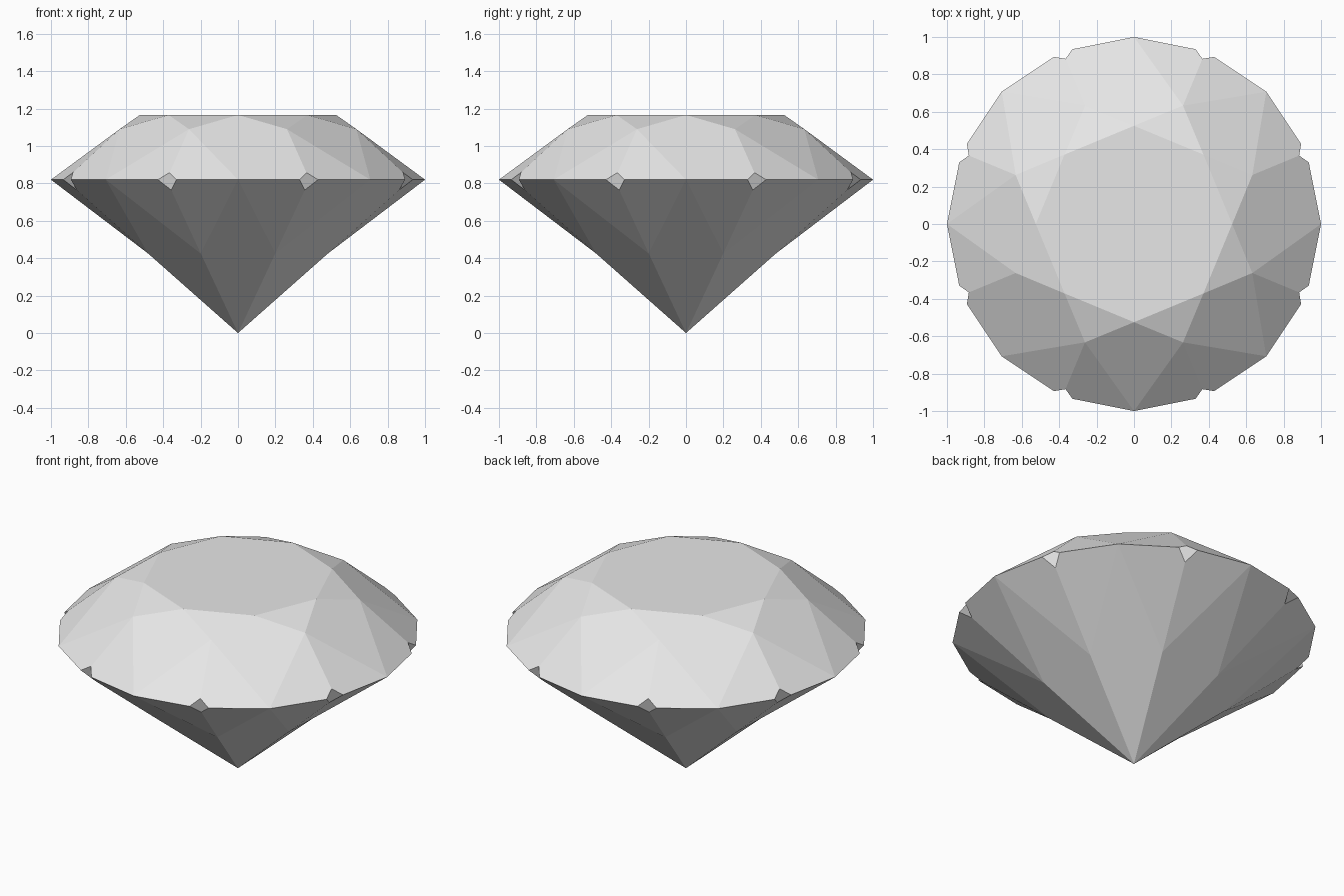
import bpy, bmesh, math
from mathutils import Vector

if "Cube" in bpy.data.objects:
    bpy.data.objects.remove(bpy.data.objects["Cube"])

N = 8                 # eightfold symmetry
GIRDLE_Z, TABLE_Z = 0.82, 1.166
CHIP = 0.14           # how far each girdle chip reaches along its edges

bm = bmesh.new()


def polar(r, step, z):
    a = step * math.pi / N
    return Vector((r * math.cos(a), r * math.sin(a), z))


def ring(r, z, odd):
    return [polar(r, 2 * i + odd, z) for i in range(N)]


def verts(points):
    return [bm.verts.new(p) for p in points]


# Corner rings of the cut
girdle_pts = ring(1.0, GIRDLE_Z, 0)
chip_pts = ring(1.0, GIRDLE_Z, 1)
crown_pts = ring(0.685, 1.09, 1)
pav_pts = ring(0.52, 0.425, 1)

table = verts(ring(0.525, TABLE_Z, 0))
crown = verts(crown_pts)
girdle = verts(girdle_pts)
pavilion = verts(pav_pts)
culet = bm.verts.new((0, 0, 0))

# Chipped corners: four points around every second girdle corner
chip_a = verts(chip_pts[i].lerp(girdle_pts[i], CHIP) for i in range(N))
chip_b = verts(chip_pts[i].lerp(girdle_pts[(i + 1) % N], CHIP) for i in range(N))
chip_top = verts(chip_pts[i].lerp(crown_pts[i], CHIP) for i in range(N))
chip_low = verts(chip_pts[i].lerp(pav_pts[i], CHIP) for i in range(N))

# Facets
bm.faces.new(table)
for i in range(N):
    j = (i + 1) % N
    # crown: star, kite, upper girdle pair
    bm.faces.new((table[j], table[i], crown[i]))
    bm.faces.new((table[i], crown[i - 1], girdle[i], crown[i]))
    bm.faces.new((crown[i], girdle[i], chip_a[i], chip_top[i]))
    bm.faces.new((crown[i], chip_top[i], chip_b[i], girdle[j]))
    # inset chip
    bm.faces.new((chip_top[i], chip_a[i], chip_low[i], chip_b[i]))
    # pavilion: lower girdle pair, main
    bm.faces.new((pavilion[i], chip_low[i], chip_a[i], girdle[i]))
    bm.faces.new((pavilion[i], girdle[j], chip_b[i], chip_low[i]))
    bm.faces.new((pavilion[i], girdle[i], pavilion[i - 1], culet))
bmesh.ops.recalc_face_normals(bm, faces=bm.faces[:])

mesh = bpy.data.meshes.new("cut_gem")
bm.to_mesh(mesh)
bm.free()
gem = bpy.data.objects.new("cut_gem", mesh)
bpy.context.collection.objects.link(gem)

mat = bpy.data.materials.new("pale grey")
mat.diffuse_color = (0.8, 0.8, 0.8, 1)
mat.use_nodes = True
mat.node_tree.nodes["Principled BSDF"].inputs["Base Color"].default_value = mat.diffuse_color
mesh.materials.append(mat)
